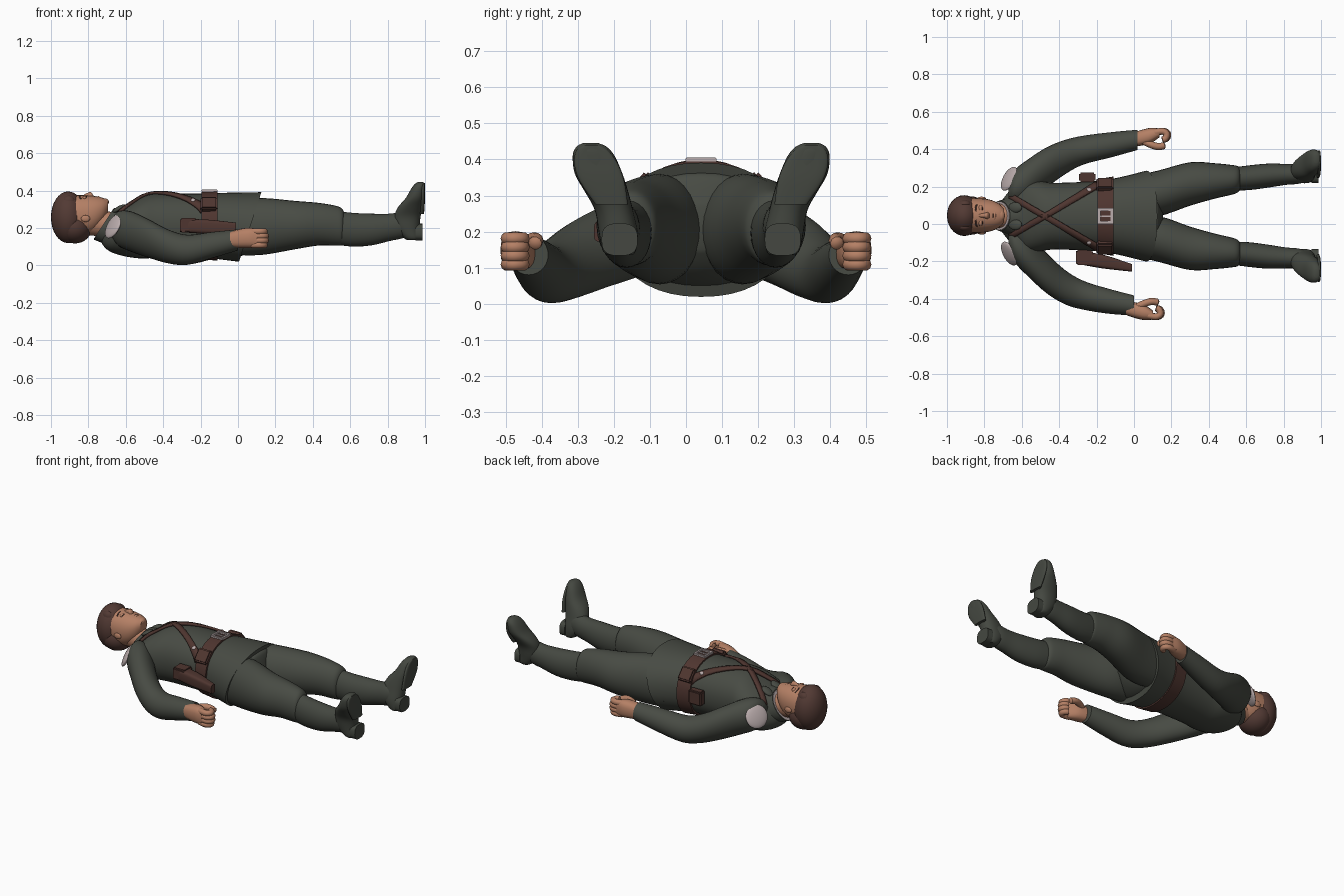
import bpy, bmesh, math
from mathutils import Vector, Matrix
from mathutils.bvhtree import BVHTree

if "Cube" in bpy.data.objects:
    bpy.data.objects.remove(bpy.data.objects["Cube"])

CY = 0.042  # body centre line


def material(name, r, g, b):
    m = bpy.data.materials.new(name)
    m.diffuse_color = (r, g, b, 1)
    m.use_nodes = True
    m.node_tree.nodes["Principled BSDF"].inputs["Base Color"].default_value = m.diffuse_color
    return m


CLOTH = material("grey_green_cloth", 0.064, 0.070, 0.057)
SKIN = material("skin", 0.46, 0.215, 0.13)
HAIR = material("brown_hair", 0.085, 0.042, 0.034)
LEATHER = material("brown_leather", 0.078, 0.036, 0.029)
METAL = material("pale_metal", 0.5, 0.42, 0.42)
DARK = material("dark_lines", 0.05, 0.025, 0.02)
BOOT = material("dark_boot", 0.058, 0.064, 0.052)


def finish(name, bm, mat):
    bmesh.ops.recalc_face_normals(bm, faces=bm.faces)
    me = bpy.data.meshes.new(name)
    bm.to_mesh(me)
    bm.free()
    ob = bpy.data.objects.new(name, me)
    bpy.context.collection.objects.link(ob)
    me.materials.append(mat)
    bpy.ops.object.select_all(action='DESELECT')
    ob.select_set(True)
    bpy.context.view_layer.objects.active = ob
    bpy.ops.object.shade_smooth_by_angle(angle=math.radians(45))
    return ob


def smooth_sections(secs, steps):
    out = []
    for i in range(len(secs) - 1):
        p = [secs[max(i - 1, 0)], secs[i], secs[i + 1], secs[min(i + 2, len(secs) - 1)]]
        for k in range(steps):
            t = k / steps
            out.append([0.5 * (2 * b + (c - a) * t + (2 * a - 5 * b + 4 * c - d) * t * t
                               + (3 * b - a - 3 * c + d) * t ** 3) for a, b, c, d in zip(*p)])
    return out + [list(secs[-1])]


def loft(name, secs, mat, axis='x', n=28, power=2.0, steps=4, caps=True):
    """sections: x, y, z, half size 1, half size 2, shear"""
    bm = bmesh.new()
    rings = []
    for x, y, z, a, b, sh in smooth_sections([tuple(s) + (0,) * (6 - len(s)) for s in secs], steps):
        ring = []
        for k in range(n):
            t = 2 * math.pi * k / n
            c, s = (math.copysign(abs(f) ** (2 / power), f) for f in (math.cos(t), math.sin(t)))
            co = (x + sh * b * s, y + a * c, z + b * s) if axis == 'x' else (x + a * c, y + b * s, z)
            ring.append(bm.verts.new(co))
        rings.append(ring)
    for r, q in zip(rings, rings[1:]):
        for k in range(n):
            bm.faces.new((r[k], r[(k + 1) % n], q[(k + 1) % n], q[k]))
    if caps:
        bm.faces.new(rings[0])
        bm.faces.new(rings[-1])
    return finish(name, bm, mat)


def ball(name, loc, size, mat, rot=None):
    bm = bmesh.new()
    m = Matrix.Translation(loc) @ (rot or Matrix()) @ Matrix.Diagonal((*size, 1))
    bmesh.ops.create_uvsphere(bm, u_segments=28, v_segments=16, radius=1, matrix=m)
    return finish(name, bm, mat)


def box(name, loc, size, mat, tilt=0, bevel=0.008):
    bm = bmesh.new()
    bmesh.ops.create_cube(bm, size=1, matrix=Matrix.Translation(loc) @ Matrix.Rotation(tilt, 4, 'X')
                          @ Matrix.Diagonal((*size, 1)))
    if bevel:
        bmesh.ops.bevel(bm, geom=bm.edges[:], offset=bevel, segments=2, affect='EDGES')
    return finish(name, bm, mat)


def tube(name, pts, r, mat):
    secs = [Vector(p) for p in smooth_sections(pts, 4)]
    bm = bmesh.new()
    rings = []
    for i, p in enumerate(secs):
        q = (secs[min(i + 1, len(secs) - 1)] - secs[max(i - 1, 0)]).to_track_quat('Z', 'Y')
        rr = r * (0.6 if i in (0, len(secs) - 1) else 1)
        rings.append([bm.verts.new(p + q @ Vector((rr * math.cos(k * math.pi / 5), rr * math.sin(k * math.pi / 5), 0)))
                      for k in range(10)])
    bm.faces.new(rings[0])
    bm.faces.new(rings[-1])
    for u, v in zip(rings, rings[1:]):
        for k in range(10):
            bm.faces.new((u[k], u[(k + 1) % 10], v[(k + 1) % 10], v[k]))
    return finish(name, bm, mat)


# Jacket body with slanted hem and neck opening, trouser seat below it
jacket = loft("jacket", [
    (-.695, CY, .215, .07, .07, .6), (-.665, CY, .20, .12, .105, .45), (-.61, CY, .195, .185, .135, .3),
    (-.52, CY, .203, .19, .165, .1), (-.42, CY, .212, .178, .172), (-.2, CY, .213, .188, .17),
    (-.08, CY, .210, .207, .178, .1), (.065, CY, .205, .243, .186, .32)], CLOTH, n=40, power=2.2)
bm = bmesh.new()
bm.from_mesh(jacket.data)
surface = BVHTree.FromBMesh(bm)
bm.free()
loft("trouser_seat", [(0, CY, .205, .225, .165, .3), (.07, CY, .207, .2, .155, .3), (.115, CY, .21, .13, .12, .2),
                      (.15, CY, .21, .05, .06, .1)], CLOTH, n=36, power=2.3)

# Belt, buckle frame and cross straps laid on the chest
loft("belt", [(-.195, CY, .212, .198, .180), (-.11, CY, .211, .212, .186)], LEATHER, n=40, power=2.2, steps=2)
for d in (-1, 1):
    box("buckle_long_side", (-.152 + d * .035, CY, .398), (.016, .085, .014), METAL, bevel=.003)
    box("buckle_short_side", (-.152, CY + d * .035, .398), (.085, .016, .014), METAL, bevel=.003)
box("buckle_prong", (-.152, CY, .398), (.07, .008, .01), METAL, bevel=.002)
for s in (-1, 1):
    a, b = Vector((-.655, CY + s * .105)), Vector((-.19, CY - s * .165))
    side = Vector((-(b - a).y, (b - a).x)).normalized() * .015
    bm = bmesh.new()
    rows = []
    for i in range(25):
        p = a.lerp(b, i / 24)
        row = []
        for e in (-1, 0, 1):
            q = p + side * e
            hit = surface.ray_cast(Vector((q.x, q.y, 2)), Vector((0, 0, -1)))
            if hit[0]:
                row.append(bm.verts.new(hit[0] + hit[1] * (.008 if hit[1].z > 0 else -.008)))
        if len(row) == 3:
            rows.append(row)
    for u, v in zip(rows, rows[1:]):
        for k in (0, 1):
            bm.faces.new((u[k], u[k + 1], v[k + 1], v[k]))
    strap = finish("cross_strap", bm, LEATHER)
    mod = strap.modifiers.new("thickness", 'SOLIDIFY')
    mod.thickness = .014
    mod.offset = 0
    ball("strap_ring", (-.24, CY + s * .138, .345), (.014, .014, .012), METAL)
    box("belt_pouch", (-.155, CY + s * .168, .326), (.09, .085, .036), LEATHER, tilt=-s * .85)
box("side_pouch", (-.25, .25, .225), (.09, .05, .09), LEATHER)
loft("holster", [(-.31, -.178, .212, .034, .034), (-.17, -.2, .207, .037, .038), (-.01, -.235, .2, .02, .028)],
     LEATHER, power=4)
box("holster_flap", (-.265, -.18, .214), (.09, .08, .076), LEATHER)

# Neck, collar and lapel tips
loft("neck", [(-.83, .045, .235, .065, .07, .3), (-.75, .045, .225, .064, .066, .4), (-.66, CY, .215, .066, .066, .5)], SKIN)
loft("collar_lining", [(-.719, .044, .222, .075, .079, .65), (-.69, .043, .22, .08, .083, .65)], METAL, steps=2)
loft("collar", [(-.717, .044, .222, .08, .084, .65), (-.68, .043, .218, .094, .094, .6),
                (-.645, CY, .21, .115, .1, .5)], CLOTH, steps=3)
for s in (-1, 1):
    ball("lapel_tip", (-.635, CY + s * .046, .303), (.04, .028, .014), CLOTH, Matrix.Rotation(-.5, 4, 'Y'))

# Head
loft("head", [(-.975, .045, .275, .045, .05), (-.94, .045, .27, .078, .09), (-.88, .045, .268, .092, .107),
              (-.81, .045, .268, .091, .106), (-.76, .045, .277, .082, .092), (-.72, .045, .295, .062, .065),
              (-.695, .045, .315, .035, .034)], SKIN, power=2.15)
ball("hair_crown", (-.908, .045, .257), (.092, .109, .138), HAIR)
ball("hair_back", (-.872, .045, .205), (.092, .103, .088), HAIR)
for k in range(5):
    ball("hair_lock", (-.905 - .012 * (k % 2), -.015 + .03 * k, .355 - .004 * (k - 2) ** 2), (.035, .024, .034), HAIR)
loft("nose", [(-.835, .045, .364, .009, .008), (-.80, .045, .373, .013, .017), (-.785, .045, .373, .018, .018),
              (-.773, .045, .366, .012, .008)], SKIN, n=14)
tube("lower_lip", [(-.747, .02, .355), (-.745, .045, .363), (-.747, .07, .355)], .007, SKIN)
tube("mouth_line", [(-.755, .02, .357), (-.755, .045, .366), (-.755, .07, .357)], .004, DARK)
ball("chin", (-.712, .045, .338), (.022, .03, .02), SKIN)
for s in (-1, 1):
    ball("closed_eye", (-.82, .045 + s * .037, .360), (.012, .019, .011), SKIN)
    tube("eye_line", [(-.812, .045 + s * .022, .367), (-.81, .045 + s * .037, .368), (-.812, .045 + s * .052, .361)], .002, DARK)
    tube("eyebrow", [(-.842, .045 + s * .016, .371), (-.847, .045 + s * .038, .367), (-.84, .045 + s * .06, .355)], .004, HAIR)
    ball("ear", (-.815, .045 + s * .092, .25), (.024, .009, .018), SKIN)

for s in (-1, 1):
    # Sleeve bent at the elbow, with shoulder patch
    dx = 0 if s > 0 else -.02
    loft("sleeve", [(-.672, CY + s * .13, .2, .045, .05), (-.64, CY + s * .155, .197, .09, .092),
                    (-.57, .033 + s * .195, .18, .115, .108), (-.47, .02 + s * .28, .14, .108, .102),
                    (-.37, .01 + s * .347, .1, .092, .09), (-.27, .007 + s * .388, .083, .077, .08),
                    (-.12 + dx, .006 + s * .418, .108, .067, .07), (.02 + dx, .007 + s * .443, .136, .054, .056)], CLOTH)
    n = Vector((-.8, s * .42, .42))
    ball("shoulder_patch", (-.667, CY + s * .2, .208), (.07, .07, .018), METAL, n.to_track_quat('Z', 'Y').to_matrix().to_4x4())

    # Half closed hand
    hx = 0 if s > 0 else -.034
    loft("palm", [(-.01 + hx, s * .45, .137, .036, .04), (.04 + hx, s * .461, .143, .042, .05),
                  (.09 + hx, s * .473, .147, .041, .054), (.135 + hx, s * .487, .145, .024, .05)], SKIN, n=20, power=2.5)
    for k in range(4):
        z, o = .109 + .024 * k, .006 * (1.5 - abs(k - 1.5))
        tube("finger", [(x + hx, s * y, z) for x, y in
                        ((.10, .486), (.15 + o, .496), (.174 + o, .482), (.168 + o, .458), (.15, .45))], .018, SKIN)
    tube("thumb", [(.04 + hx, s * .448, .165), (.09 + hx, s * .425, .178), (.13 + hx, s * .414, .176), (.165 + hx, s * .42, .166)], .019, SKIN)

    # Trouser leg, gathered over the boot
    loft("trouser_leg", [(x, CY + s * y, z, a, b) for x, y, z, a, b in (
        (-.02, .11, .205, .10, .15), (.13, .122, .208, .122, .152), (.3, .172, .215, .116, .13),
        (.43, .188, .22, .095, .114), (.52, .194, .212, .08, .107), (.555, .197, .206, .07, .098), (.57, .198, .204, .05, .075))], CLOTH)
    # Boot shaft, foot and heel
    loft("boot_shaft", [(x, CY + s * y, z, a, b) for x, y, z, a, b in (
        (.53, .198, .2, .062, .09), (.62, .206, .19, .066, .09), (.72, .217, .192, .064, .084),
        (.81, .223, .203, .056, .073), (.88, .225, .215, .052, .07), (.93, .226, .22, .037, .05))], BOOT)
    loft("boot_foot", [(x, CY + s * y, z, a, b) for z, x, y, a, b in (
        (.135, .933, .225, .03, .035), (.15, .927, .227, .044, .047), (.2, .907, .23, .064, .054),
        (.26, .906, .242, .07, .053), (.31, .921, .262, .066, .06), (.36, .947, .284, .05, .066),
        (.41, .963, .298, .037, .058), (.435, .972, .304, .026, .042), (.445, .975, .306, .014, .022))], BOOT, axis='z', power=2.3)
    loft("boot_sole", [(.988 - .004 * (z < .3), CY + s * y, z, .011, b) for z, y, b in (
        (.275, .248, .045), (.34, .275, .062), (.39, .292, .06), (.425, .302, .044), (.44, .305, .022))], BOOT, axis='z', power=3)
    loft("boot_heel", [(.95, CY + s * .226, .178, .05, .045), (.986, CY + s * .226, .178, .05, .045)], BOOT, power=2.8, steps=1)
